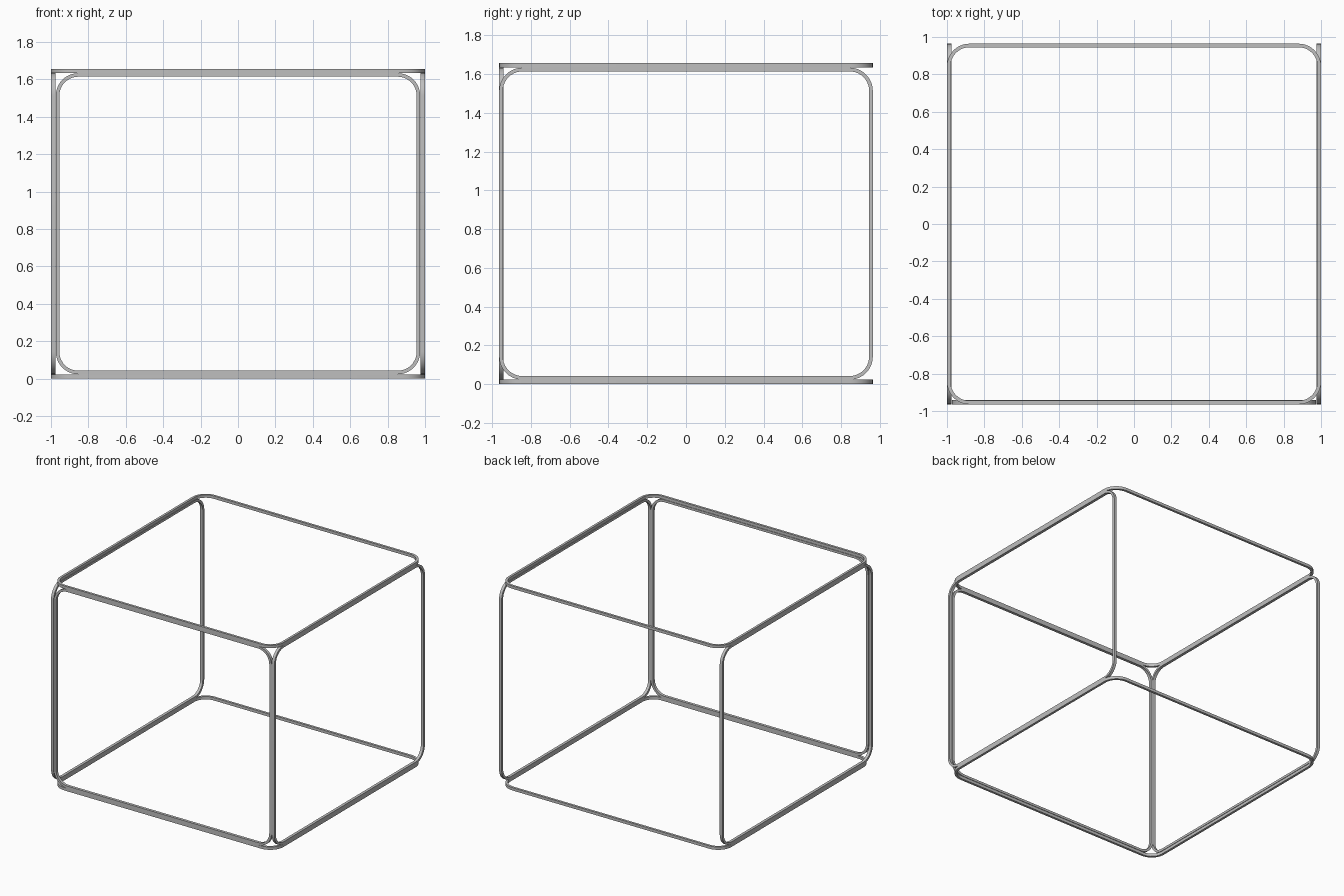
import bpy
import bmesh
from math import pi, cos, sin
from mathutils import Vector

cube = bpy.data.objects.get("Cube")
if cube:
    bpy.data.objects.remove(cube, do_unlink=True)

THICK = 0.019        # bar size within the plane of its frame
DEPTH = 0.023        # bar size across that plane
BEND = 0.12          # outer corner radius
HX, HY, H = 1.0, 0.964, 1.656
X, Y, Z = Vector((1, 0, 0)), Vector((0, 1, 0)), Vector((0, 0, 1))

steel = bpy.data.materials.new("light grey metal")
steel.use_nodes = True
grey = (0.52, 0.52, 0.52, 1)
steel.diffuse_color = grey
steel.node_tree.nodes["Principled BSDF"].inputs["Base Color"].default_value = grey


def bar_frame(name, centre, u, v, half_u, half_v, steps=10):
    """Closed rectangular bar bent into a rounded rectangle in the u-v plane."""
    a, b = half_u - BEND, half_v - BEND
    across = u.cross(v) * DEPTH / 2
    bm = bmesh.new()
    rings = []
    for k, (su, sv) in enumerate(((1, 1), (-1, 1), (-1, -1), (1, -1))):
        for i in range(steps + 1):
            t = (k + i / steps) * pi / 2
            out = u * cos(t) + v * sin(t)
            corner = centre + u * su * a + v * sv * b
            outer, inner = corner + out * BEND, corner + out * (BEND - THICK)
            rings.append([bm.verts.new(p) for p in
                          (outer - across, outer + across, inner + across, inner - across)])
    for r, ring in enumerate(rings):
        last = rings[r - 1]
        for j in range(4):
            bm.faces.new((last[j - 1], ring[j - 1], ring[j], last[j]))
    bmesh.ops.recalc_face_normals(bm, faces=bm.faces)
    mesh = bpy.data.meshes.new(name)
    bm.to_mesh(mesh)
    bm.free()
    mesh.materials.append(steel)
    obj = bpy.data.objects.new(name, mesh)
    bpy.context.collection.objects.link(obj)
    bpy.ops.object.select_all(action="DESELECT")
    obj.select_set(True)
    bpy.context.view_layer.objects.active = obj
    bpy.ops.object.shade_smooth_by_angle()


# Horizontal frames: full footprint
bar_frame("top_frame", Z * (H - DEPTH / 2), X, Y, HX, HY)
bar_frame("bottom_frame", Z * DEPTH / 2, X, Y, HX, HY)

# Upright frames stand between them; the back stays open
middle, upright = Z * (H / 2), H / 2 - DEPTH
for side, s in (("left", 1), ("right", -1)):
    bar_frame(side + "_frame", middle + X * s * (HX - DEPTH / 2), Y, Z, HY, upright)
bar_frame("front_frame", middle - Y * (HY - DEPTH / 2), X, Z, HX - DEPTH - 0.003, upright)
